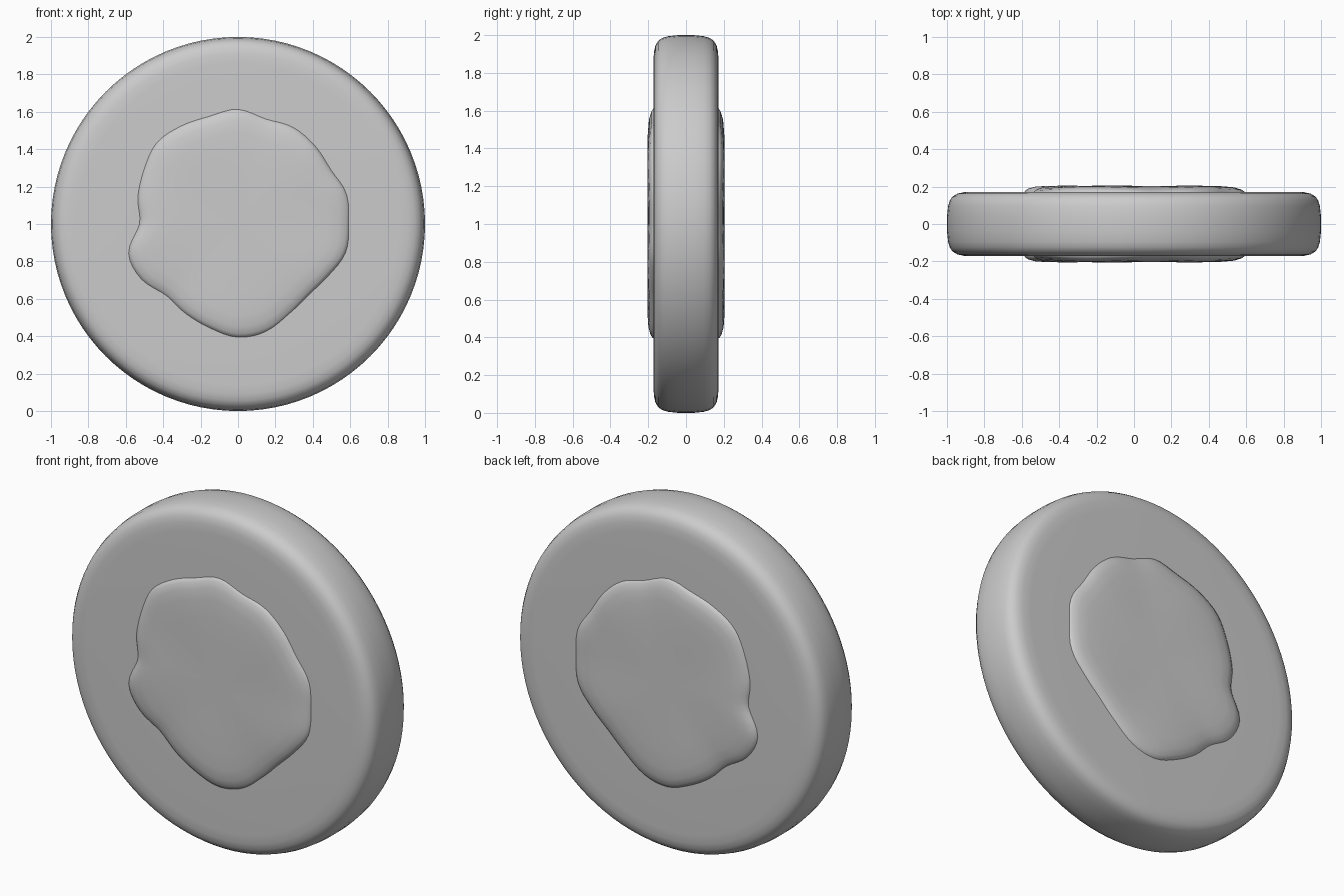
import bpy
import bmesh
from math import sin, cos, pi, radians

if "Cube" in bpy.data.objects:
    bpy.data.objects.remove(bpy.data.objects["Cube"], do_unlink=True)


def make_material(name, colour):
    material = bpy.data.materials.new(name)
    material.use_nodes = True
    material.diffuse_color = colour
    material.node_tree.nodes["Principled BSDF"].inputs["Base Color"].default_value = colour
    return material


def build_rings(name, rings, material):
    """Skin a row of closed rings along y and cap both ends with a fan."""
    bm = bmesh.new()
    loops = [[bm.verts.new(point) for point in ring] for ring in rings]
    count = len(loops[0])
    for first, second in zip(loops, loops[1:]):
        for i in range(count):
            j = (i + 1) % count
            bm.faces.new((first[i], first[j], second[j], second[i]))
    for loop in (loops[0], loops[-1]):
        centre = bm.verts.new((0, loop[0].co.y, 1))
        for i in range(count):
            bm.faces.new((loop[i], loop[(i + 1) % count], centre))
    bmesh.ops.recalc_face_normals(bm, faces=bm.faces)
    mesh = bpy.data.meshes.new(name)
    bm.to_mesh(mesh)
    bm.free()
    mesh.materials.append(material)
    part = bpy.data.objects.new(name, mesh)
    bpy.context.collection.objects.link(part)
    bpy.context.view_layer.objects.active = part
    part.select_set(True)
    bpy.ops.object.shade_smooth_by_angle(angle=radians(50))
    part.select_set(False)
    return part


def mirrored(half):
    """Continue a front-half profile (radius, depth) around to the back."""
    return [(r, -d) for r, d in half] + [(r, d) for r, d in reversed(half)]


grey = make_material("plain grey", (0.6, 0.6, 0.6, 1))

# Round disc with softly rolled rims
SIDES = 96
disc_half = [(0.5, 0.172), (0.86, 0.172), (0.91, 0.17), (0.945, 0.162),
             (0.97, 0.147), (0.985, 0.125), (0.994, 0.095), (1, 0.04)]
angles = [2 * pi * i / SIDES for i in range(SIDES)]
build_rings("disc", [[(r * cos(a), y, 1 + r * sin(a)) for a in angles]
                     for r, y in mirrored(disc_half)], grey)

# Uneven hub core that shows on both faces, outline given as radii by angle
outline = [.6, .61, .58, .59, .6, .59, .62, .6, .61, .62, .59, .56,
           .53, .61, .6, .55, .56, .58, .61, .6, .56, .54, .56, .6]
STEPS = 4


def outline_radius(i):
    """Smoothly interpolated radius at a fine step around the outline."""
    k, t = divmod(i, STEPS)
    t /= STEPS
    a, b, c, d = [outline[(k + n) % len(outline)] for n in (-1, 0, 1, 2)]
    return b + t / 2 * (c - a + t * (2 * a - 5 * b + 4 * c - d + t * (3 * (b - c) + d - a)))


fine = len(outline) * STEPS
hub_half = [(0.2, 0.203), (0.45, 0.204), (0.65, 0.205), (0.8, 0.204),
            (0.9, 0.2), (0.96, 0.19), (0.99, 0.178), (1, 0.16)]


def hub_ring(scale, y):
    """One ring, with shallow folds that fade towards the centre."""
    ring = []
    for i in range(fine):
        a = 2 * pi * i / fine
        r = scale * outline_radius(i)
        fold = 1 - 0.05 * scale ** 3 * (1 + sin(5 * a + 1)) / 2
        ring.append((r * cos(a), y * fold, 1 + r * sin(a)))
    return ring


build_rings("hub_core", [hub_ring(s, y) for s, y in mirrored(hub_half)], grey)
